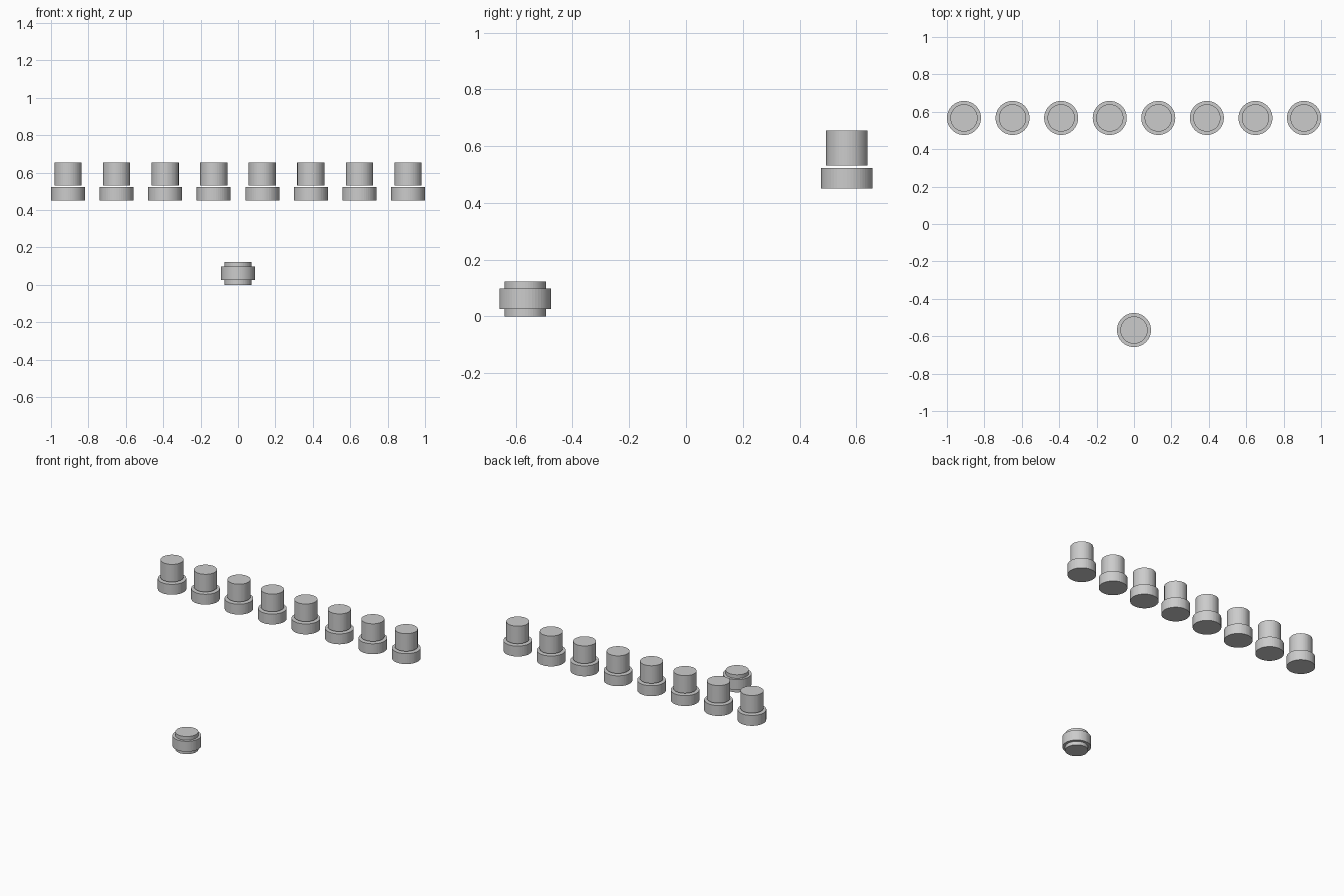
import bpy

if "Cube" in bpy.data.objects:
    bpy.data.objects.remove(bpy.data.objects["Cube"])

SIDES = 48
PITCH = 0.2597
COLLAR_R, STEM_R = 0.0909, 0.0730
COLLAR_H, STEM_H = 0.0727, 0.1235
ROW_Y = 0.567


def cylinder(name, radius, x, y, bottom, height):
    bpy.ops.mesh.primitive_cylinder_add(
        vertices=SIDES, radius=radius, depth=height,
        location=(x, y, bottom + height / 2))
    obj = bpy.context.object
    obj.name = name
    return obj


# Single front piece: short core passing through a wider collar
cylinder("front_core", STEM_R, 0, -ROW_Y, 0.0, STEM_H)
cylinder("front_collar", COLLAR_R, 0, -ROW_Y, (STEM_H - COLLAR_H) / 2, COLLAR_H)

# Raised back row: eight collars, each with a stem floating just above it
for i in range(8):
    x = (i - 3.5) * PITCH
    cylinder(f"row_collar_{i + 1}", COLLAR_R, x, ROW_Y, 0.450, COLLAR_H)
    cylinder(f"row_stem_{i + 1}", STEM_R, x, ROW_Y, 0.531, STEM_H)
